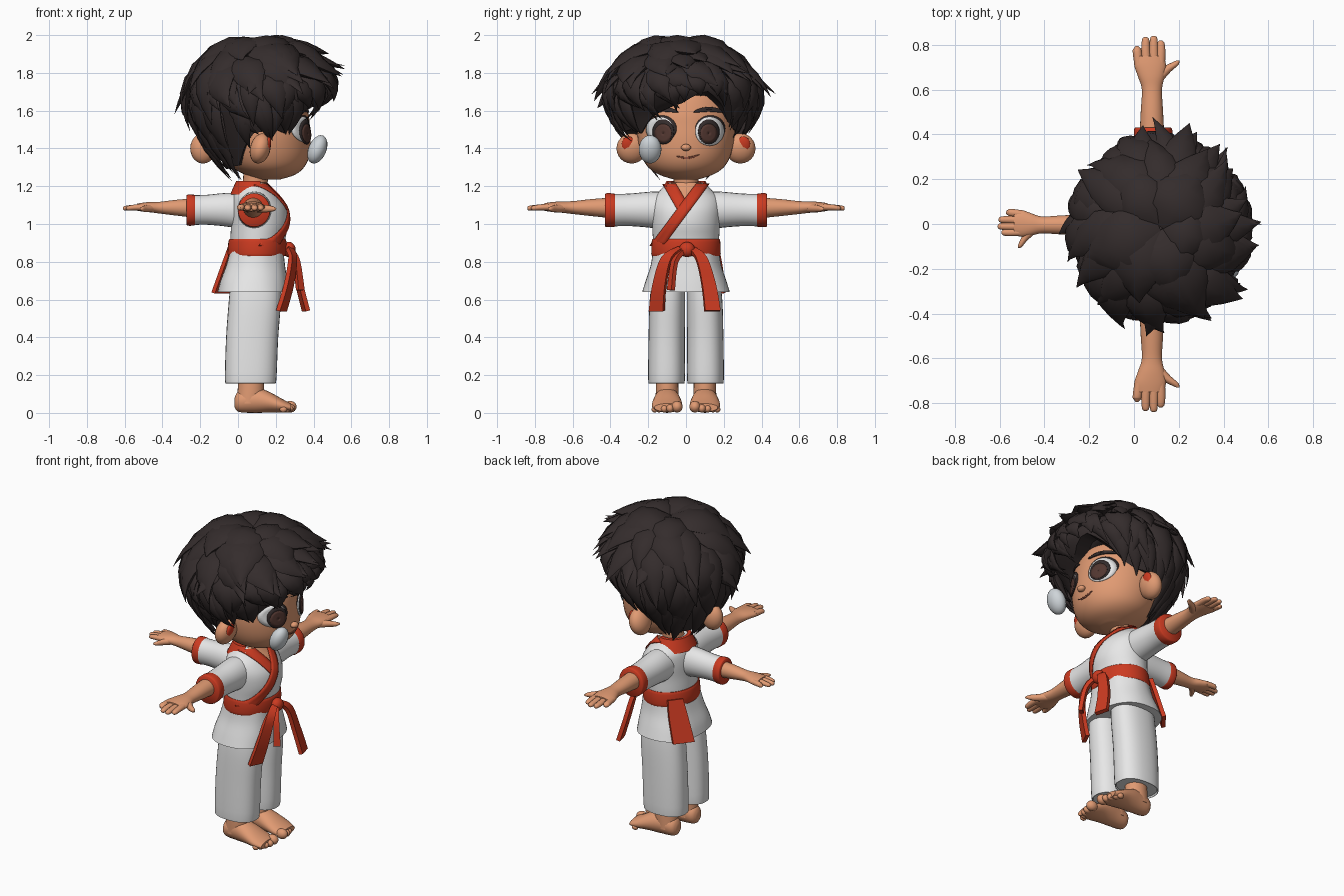
import bpy, bmesh, math, random
from mathutils import Vector

if "Cube" in bpy.data.objects:
    bpy.data.objects.remove(bpy.data.objects["Cube"])

random.seed(4)


def mat(name, r, g, b):
    m = bpy.data.materials.new(name)
    m.diffuse_color = (r, g, b, 1)
    m.use_nodes = True
    m.node_tree.nodes["Principled BSDF"].inputs["Base Color"].default_value = m.diffuse_color
    return m


SKIN = mat("skin", .75, .325, .17)
HAIR = mat("dark hair", .034, .025, .025)
RED = mat("red trim", .6, .043, .015)
WHITE = mat("white cloth", .8, .8, .8)
BROWN = mat("brown iris", .085, .038, .03)
LIP = mat("lip line", .33, .1, .06)
PALE = mat("pale grey bubble", .62, .66, .69)


def finish(name, bm, *mats, angle=50):
    bmesh.ops.remove_doubles(bm, verts=bm.verts, dist=1e-5)
    bmesh.ops.recalc_face_normals(bm, faces=bm.faces)
    me = bpy.data.meshes.new(name)
    bm.to_mesh(me)
    bm.free()
    ob = bpy.data.objects.new(name, me)
    bpy.context.collection.objects.link(ob)
    for m in mats:
        me.materials.append(m)
    bpy.context.view_layer.objects.active = ob
    ob.select_set(True)
    bpy.ops.object.shade_smooth_by_angle(angle=math.radians(angle))
    ob.select_set(False)
    return ob


def skin_rings(bm, rings):
    vs = [[bm.verts.new(p) for p in r] for r in rings]
    for a, b in zip(vs, vs[1:]):
        for i in range(len(a)):
            j = (i + 1) % len(a)
            bm.faces.new((a[i], a[j], b[j], b[i]))
    bm.faces.new(vs[0])
    bm.faces.new(vs[-1])


def smooth(secs, k=4):
    """Catmull-Rom resampling of cross-sections."""
    out = []
    for i in range(len(secs) - 1):
        q = [secs[max(i - 1, 0)], secs[i], secs[i + 1], secs[min(i + 2, len(secs) - 1)]]
        for s in range(k):
            t = s / k
            out.append([.5 * (2 * b + (c - a) * t + (2 * a - 5 * b + 4 * c - d) * t * t
                              + (3 * b - a - 3 * c + d) * t ** 3) for a, b, c, d in zip(*q)])
    return out + [list(secs[-1])]


def upright(s, u, v):
    return (u, v, s)


# section = (position along axis, centre u, centre v, radius u, radius v)
def loft(name, secs, m, place=upright, n=24, p=2.0, k=4, wave=0):
    bm = bmesh.new()
    rings = []
    secs = smooth(secs, k)
    for q, (s, cu, cv, ru, rv) in enumerate(secs):
        ring = []
        for i in range(n):
            a = math.tau * i / n
            c, d = math.cos(a), math.sin(a)
            w = 1 + wave * q / len(secs) * math.cos(6 * a)
            ring.append(place(s, cu + w * ru * math.copysign(abs(c) ** (2 / p), c),
                              cv + w * rv * math.copysign(abs(d) ** (2 / p), d)))
        rings.append(ring)
    skin_rings(bm, rings)
    return finish(name, bm, m)


def ball(name, c, r, m, tilt=0):
    bm = bmesh.new()
    bmesh.ops.create_uvsphere(bm, u_segments=20, v_segments=12, radius=1)
    for v in bm.verts:
        x, y, z = (v.co[i] * r[i] for i in range(3))
        v.co = (c[0] + x + z * tilt, c[1] + y, c[2] + z)
    return finish(name, bm, m)


def front_x(secs, y, z):
    for a, b in zip(secs, secs[1:]):
        if a[0] <= z <= b[0]:
            t = (z - a[0]) / (b[0] - a[0])
            _, cx, cy, rx, ry = [i + (j - i) * t for i, j in zip(a, b)]
            return cx + rx * math.sqrt(max(0, 1 - ((y - cy) / ry) ** 2))
    return secs[-1][1]


def patch(name, rows, secs, off, m):
    """Thin plate laid over the front of a lofted body."""
    bm = bmesh.new()
    vs = [[bm.verts.new((front_x(secs, y, z) + off, y, z)) for y, z in r] for r in rows]
    for a, b in zip(vs, vs[1:]):
        for i in range(len(a) - 1):
            bm.faces.new((a[i], a[i + 1], b[i + 1], b[i]))
    ob = finish(name, bm, m)
    sol = ob.modifiers.new("thickness", 'SOLIDIFY')
    sol.thickness, sol.offset = .006, 0
    return ob


def disc(name, y, z, ry, rz, off, m, slope=0, bend=0):
    rows = []
    for r in (.01, .35, .7, 1):
        pts = [(r * math.cos(i * math.tau / 28), r * math.sin(i * math.tau / 28)) for i in range(29)]
        rows.append([(y + ry * c, z + rz * s + slope * c + bend * c * c) for c, s in pts])
    return patch(name, rows, HEAD, off, m)


def ribbon(name, pts, widths, m, across=(0, 1, 0), thick=.012):
    bm = bmesh.new()
    rings = []
    path = [Vector(p) for p in smooth(pts)]
    wid = smooth([(w,) for w in widths])
    for i, p in enumerate(path):
        t = (path[min(i + 1, len(path) - 1)] - path[max(i - 1, 0)]).normalized()
        a = Vector(across).normalized()
        b, a = t.cross(a).normalized() * thick, a * wid[i][0]
        rings.append([p + a + b, p - a + b, p - a - b, p + a - b])
    skin_rings(bm, rings)
    return finish(name, bm, m, angle=35)


# head, face and ears
head_secs = [(1.235, .16, 0, .06, .06), (1.26, .17, 0, .13, .14), (1.3, .16, 0, .19, .2),
             (1.36, .15, 0, .228, .235), (1.44, .14, 0, .245, .255), (1.52, .13, 0, .25, .26),
             (1.6, .12, 0, .25, .26), (1.7, .11, 0, .22, .23), (1.8, .1, 0, .12, .12)]
HEAD = smooth(head_secs)
loft("head", head_secs, SKIN, n=40)
loft("neck", [(1.12, .09, 0, .07, .075), (1.2, .09, 0, .065, .065), (1.3, .1, 0, .07, .07)], SKIN)
ball("nose", (.395, 0, 1.405), (.022, .026, .018), SKIN)
disc("mouth", .01, 1.35, .06, .005, .003, LIP, .004, .014)
disc("left_eye_white", .125, 1.49, .075, .076, .004, WHITE)
disc("right_eye_white", -.138, 1.5, .072, .066, .004, WHITE)
for s, side in ((1, "left"), (-1, "right")):
    disc(side + "_lash", s * .128, 1.505, .078, .07, .001, HAIR)
    disc(side + "_iris_rim", s * .12, 1.488, .056, .066, .008, HAIR)
    disc(side + "_iris", s * .12, 1.48, .045, .05, .012, BROWN)
    disc(side + "_brow", s * .12, 1.607, .08, .012, .006, HAIR, 0, -.015)
    ball(side + "_ear", (.118, s * .288, 1.4), (.055, .08, .08), SKIN, .15)
    ball(side + "_ear_inner", (.157, s * .305, 1.418), (.017, .036, .046), RED, .15)
ball("back_ear", (-.185, 0, 1.4), (.068, .05, .08), SKIN)
ball("cheek_bubble", (.42, -.19, 1.395), (.05, .06, .075), PALE, .25)

# hair: shell with a shaped hairline, covered in curved tufts
LINE = [(-180, 1.29), (-125, 1.31), (-100, 1.48), (-75, 1.5), (-60, 1.48), (-35, 1.58), (0, 1.64),
        (20, 1.71), (45, 1.62), (60, 1.54), (75, 1.5), (100, 1.48), (125, 1.31), (180, 1.29)]


def scalp(az, u, out=0):
    d = (math.degrees(az) + 180) % 360 - 180
    for (a, za), (b, zb) in zip(LINE, LINE[1:]):
        if a <= d <= b:
            low = za + (zb - za) * (d - a) / (b - a)
            break
    z = low + (1.935 - low) * math.cos(u * math.pi / 2)
    if z > 1.66:
        r = .37 * math.sqrt(max(0, 1 - ((z - 1.66) / .275) ** 2))
    else:
        r = .37 - .2 * ((1.66 - z) / .4) ** 1.2
    # the hairline hugs the forehead at the front
    r -= .1 * max(0, math.cos(az)) * min(1, max(0, (1.72 - z) / .12))
    up = max(-.2, (z - 1.66) / .28)
    r += out * math.sqrt(max(0, 1 - up * up))
    return Vector((.125 + r * math.cos(az), -.02 + 1.02 * r * math.sin(az), z + out * up))


def tuft(bm, az, u0, u1, w, flare, sweep):
    flare *= min(1, max(.2, (scalp(az + sweep, u1).z - 1.25) / .38))
    a, b, c = scalp(az, u0, -.01), scalp(az + sweep * .4, (u0 + u1) / 2, .035), scalp(az + sweep, u1, flare)
    b = b * 2 - (a + c) / 2
    side = Vector((-math.sin(az), math.cos(az), 0))
    rings = []
    for t, k in ((0, .55), (.2, .95), (.4, 1), (.6, .8), (.78, .45), (.9, .2), (1, .01)):
        p = a * (1 - t) ** 2 + b * 2 * t * (1 - t) + c * t * t
        tan = ((b - a) * (1 - t) + (c - b) * t).normalized()
        s = (side - tan * side.dot(tan)).normalized()
        n = tan.cross(s)
        rings.append([p + s * w * k * math.cos(i * math.tau / 8) + n * w * k * .4 * math.sin(i * math.tau / 8)
                      for i in range(8)])
    skin_rings(bm, rings)


bm = bmesh.new()
shell = [[scalp(math.tau * i / 48, max(u, .02)) for i in range(48)] for u in [j / 14 for j in range(15)]]
shell.append([Vector((.11 + (p.x - .11) * .7, p.y * .7, p.z + .01)) for p in shell[-1]])
skin_rings(bm, shell)
for u0, u1, count, w, flare in ((.02, .42, 6, .13, .05), (.1, .62, 12, .11, .08), (.3, .76, 17, .09, .085),
                                (.45, .72, 16, .05, .095), (.5, .93, 24, .065, .075), (.68, 1.05, 36, .05, .035)):
    for i in range(count):
        az = math.tau * (i + random.uniform(-.4, .4)) / count
        tuft(bm, az, u0, u1 + random.uniform(-.05, .03), w * random.uniform(.75, 1.2),
             flare * random.uniform(.5, 1.4), random.uniform(-.1, .45))
finish("hair", bm, HAIR, angle=50)

# jacket body with an open neck
torso_secs = [(.83, .1, 0, .14, .17), (.92, .105, 0, .145, .175), (1.0, .115, 0, .152, .18),
              (1.08, .11, 0, .148, .185), (1.14, .095, 0, .125, .175), (1.18, .085, 0, .1, .135),
              (1.22, .08, 0, .075, .1)]
TORSO = smooth(torso_secs)
torso = loft("jacket", torso_secs, WHITE, n=48)
torso.data.materials.append(SKIN)
for f in torso.data.polygons:
    if f.center.x > .08 and abs(f.center.y) < (f.center.z - 1.08) * .62:
        f.material_index = 1
for name, (y0, z0), (y1, z1), off in (("lapel_under", (-.088, 1.212), (-.01, 1.075), .004),
                                      ("lapel_over", (.088, 1.212), (-.155, .885), .008)):
    rows = []
    for i in range(15):
        t = i / 14
        y, z = y0 + (y1 - y0) * t, z0 + (z1 - z0) * t
        rows.append([(y + k, z) for k in (-.036, -.012, .012, .036)])
    patch(name, rows, TORSO, off, RED)
bm = bmesh.new()
arc = [math.radians(65 + 230 * i / 24) for i in range(25)]
loops = [[Vector((.08 + r * math.cos(a), 1.15 * r * math.sin(a), z)) for r, z in
          ((.122, 1.155), (.09, 1.228), (.07, 1.228), (.07, 1.155))] for a in arc]
skin_rings(bm, loops)
finish("collar", bm, RED)

# jacket skirt, belt, knot and hanging ends
loft("jacket_skirt", [(.64, .08, 0, .188, .232), (.70, .084, 0, .178, .212), (.78, .093, 0, .158, .185),
                      (.86, .1, 0, .143, .172)], WHITE, n=48, p=2.4, wave=-.02)
loft("belt", [(.83, .1, 0, .15, .18), (.845, .1, 0, .156, .184), (.905, .103, 0, .154, .182),
              (.92, .103, 0, .148, .177)], RED, n=40, k=2)
ball("belt_knot", (.27, .005, .865), (.035, .042, .04), RED)
ribbon("right_belt_end", [(.27, -.02, .87), (.29, -.1, .82), (.27, -.14, .68), (.23, -.155, .54)],
       (.025, .03, .037, .042), RED, across=(.45, .9, 0))
ribbon("left_belt_end", [(.27, .02, .87), (.3, .08, .82), (.325, .12, .68), (.36, .14, .54)],
       (.025, .03, .037, .042), RED, across=(-.25, .97, 0))
ribbon("short_belt_end", [(.28, -.01, .86), (.31, -.06, .8), (.33, -.08, .65)], (.012, .016, .02), RED,
       across=(.8, .6, 0))
ribbon("back_belt_end", [(-.015, .13, .88), (-.045, .142, .78), (-.092, .155, .635)], (.045, .056, .064), RED,
       across=(.62, .78, 0))

# arms: two sideways, one reaching back
ARMS = (("left", lambda s, u, v: (u, s, v)), ("right", lambda s, u, v: (u, -s, v)),
        ("back", lambda s, u, v: (.08 - .82 * s, -.84 * (u - .075), 1.08 + .92 * (v - 1.08))))
for side, put in ARMS:
    loft(side + "_sleeve", [(.06, .088, 1.065, .09, .105), (.17, .087, 1.075, .089, .097),
                            (.3, .085, 1.075, .082, .086), (.385, .085, 1.073, .082, .086)], WHITE, put)
    loft(side + "_cuff", [(.375, .085, 1.073, .082, .086), (.385, .085, 1.073, .085, .089),
                          (.42, .085, 1.073, .086, .09), (.43, .085, 1.073, .08, .084)], RED, put, k=2)
    loft(side + "_arm", [(.38, .08, 1.085, .056, .056), (.5, .08, 1.087, .05, .045),
                         (.6, .08, 1.087, .045, .034), (.66, .077, 1.09, .06, .03),
                         (.71, .072, 1.09, .071, .026), (.75, .07, 1.09, .062, .02)], SKIN, put)
    for i, (u, tip) in enumerate(((.014, .795), (.052, .835), (.088, .84), (.12, .82))):
        loft(f"{side}_finger_{i + 1}", [(.71, u * .9 + .01, 1.09, .021, .018), (.77, u, 1.088, .02, .016),
                                        (tip - .012, u, 1.084, .016, .013), (tip, u, 1.083, .005, .005)],
             SKIN, put, n=12)
    loft(side + "_thumb", [(.63, .085, 1.085, .035, .024), (.68, .13, 1.082, .034, .021),
                           (.71, .172, 1.08, .026, .016), (.73, .196, 1.08, .007, .006)], SKIN, put, n=12)

# trousers and bare feet
for s, side in ((1, "left"), (-1, "right")):
    def along(x, y, z, s=s):
        return (x, s * y, z)

    loft(side + "_trouser", [(.165, .067, s * .103, .125, .088), (.175, .067, s * .103, .136, .097),
                             (.4, .075, s * .102, .138, .096), (.6, .09, s * .098, .138, .094),
                             (.74, .095, s * .09, .13, .085)], WHITE, n=32, p=2.35)
    loft(side + "_ankle", [(.05, .06, s * .1, .07, .06), (.12, .068, s * .1, .07, .06),
                           (.22, .068, s * .1, .064, .057)], SKIN)
    loft(side + "_foot", [(-.018, .1, .055, .02, .025), (.005, .1, .06, .05, .055), (.09, .1, .068, .064, .068),
                          (.16, .1, .058, .075, .056), (.23, .1, .039, .081, .037), (.28, .098, .028, .07, .022)],
         SKIN, along)
    for i, (y, x, r) in enumerate(((.047, .275, .034), (.084, .278, .024), (.115, .27, .022),
                                   (.143, .256, .021), (.166, .24, .019))):
        ball(f"{side}_toe_{i + 1}", (x, s * y, r * .9 + .002), (r * 1.05, r * .85, r * .9), SKIN)
